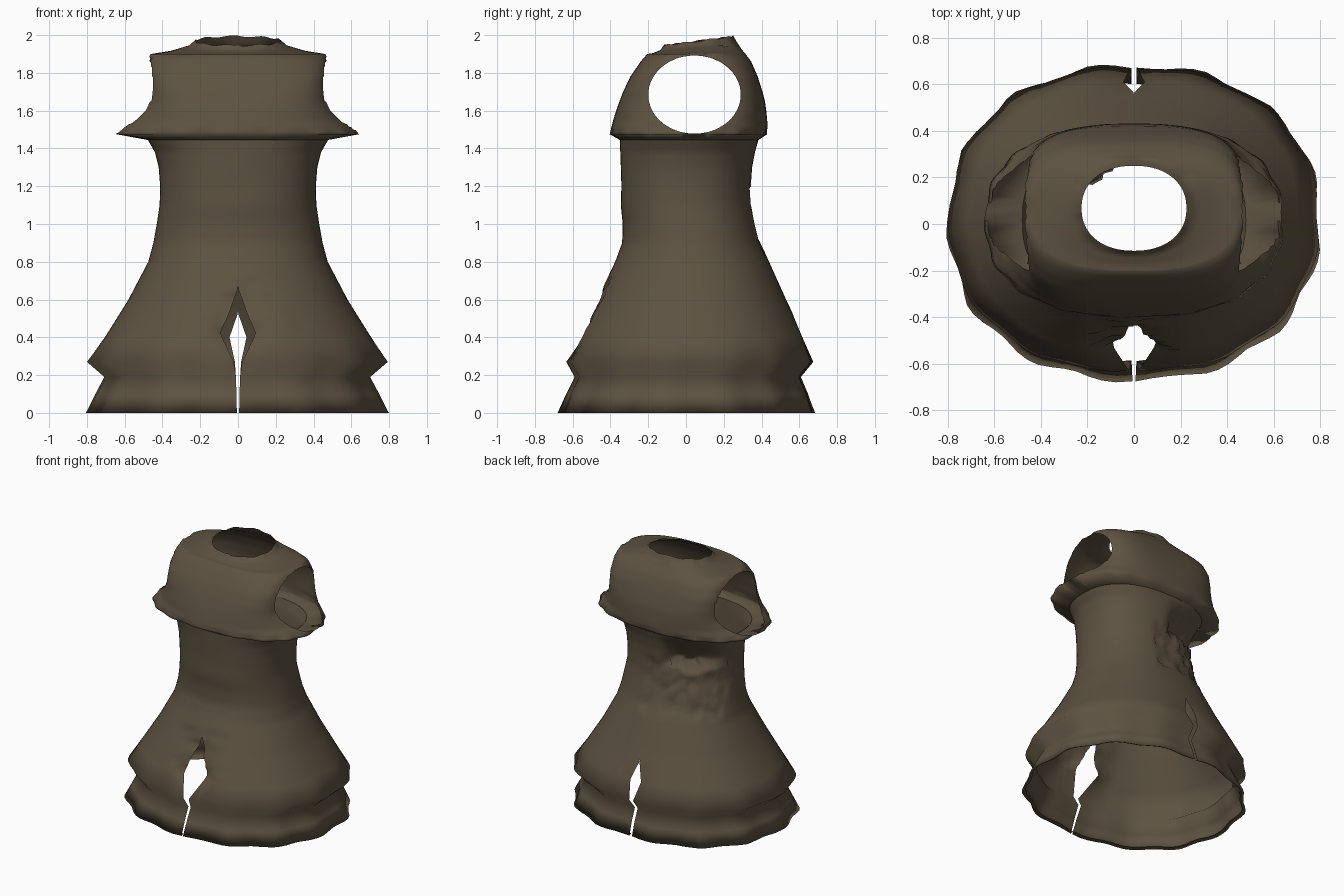
import bpy, bmesh, math, random

if "Cube" in bpy.data.objects:
    bpy.data.objects.remove(bpy.data.objects["Cube"])

random.seed(4)
cloth = bpy.data.materials.new("dark_olive_brown")
cloth.diffuse_color = (0.110, 0.085, 0.053, 1)
cloth.use_nodes = True
cloth.node_tree.nodes["Principled BSDF"].inputs["Base Color"].default_value = cloth.diffuse_color


def lerp_table(table, t):
    # table of (key, value...) with rising keys
    for a, b in zip(table, table[1:]):
        if a[0] <= t <= b[0]:
            f = (t - a[0]) / (b[0] - a[0])
            return [p + (q - p) * f for p, q in zip(a[1:], b[1:])]
    return [0.0] * (len(table[0]) - 1)


def densify(rows, step):
    # split long gaps between profile rows
    out = [rows[0]]
    for a, b in zip(rows, rows[1:]):
        k = max(1, round(math.hypot(b[0] - a[0], b[1] - a[1]) / step))
        out += [[p + (q - p) * i / k for p, q in zip(a, b)] for i in range(1, k + 1)]
    return out


def loft(rows, n, shape):
    # rows: z, half width, front y, back y, roundness, tilt; two mirrored halves
    bm = bmesh.new()
    for side in (1, -1):
        grid = []
        for z, rx, yf, yb, e, tilt in rows:
            line = []
            for j in range(n + 1):
                a = math.pi * (j / n - 0.5)
                c, s = math.cos(a), math.sin(a)
                x = rx * max(c, 0) ** (2 / e) if 0 < j < n else 0
                y = (yf + yb) / 2 + (yb - yf) / 2 * math.copysign(abs(s) ** (2 / e), s)
                line.append(bm.verts.new(shape(x, y, z + tilt * y, a, side)))
            grid.append(line)
        for lo, hi in zip(grid, grid[1:]):
            for j in range(n):
                q = [lo[j], lo[j + 1], hi[j + 1], hi[j]]
                bm.faces.new(q if side > 0 else q[::-1])
    bmesh.ops.remove_doubles(bm, verts=bm.verts, dist=0.001)
    return bm


def oval(p, axis, cu, cz, ru, rz):
    return math.hypot((p[axis] - cu) / ru, (p.z - cz) / rz)


def cut_oval(bm, axis, cu, cz, ru, rz, test):
    # remove faces within an oval and settle the new edge onto it
    dead = []
    for f in bm.faces:
        p = f.calc_center_median()
        if test(p) and oval(p, axis, cu, cz, ru, rz) < 1:
            dead.append(f)
    rim = {v for f in dead for v in f.verts}
    bmesh.ops.delete(bm, geom=dead, context='FACES')
    for v in rim:
        if v.is_valid and v.is_boundary:
            k = oval(v.co, axis, cu, cz, ru, rz)
            if k > 0.2:
                v.co[axis] = cu + (v.co[axis] - cu) / k
                v.co.z = cz + (v.co.z - cz) / k


def finish(bm, name):
    me = bpy.data.meshes.new(name)
    bm.to_mesh(me)
    bm.free()
    ob = bpy.data.objects.new(name, me)
    bpy.context.collection.objects.link(ob)
    me.materials.append(cloth)
    for p in me.polygons:
        p.use_smooth = True


# Skirt and waist, from the turned-in hem upwards
hem_rows = [
    (0.010, 0.785, -0.662, 0.672, 2.2, 0),
    (0.0, 0.81, -0.685, 0.695, 2.2, 0),
    (0.10, 0.757, -0.64, 0.655, 2.2, 0),
    (0.19, 0.71, -0.595, 0.615, 2.2, 0),
    (0.27, 0.803, -0.642, 0.684, 2.2, 0),
]
skirt_rows = [
    (0.40, 0.705, -0.565, 0.625, 2.2, 0),
    (0.60, 0.58, -0.47, 0.53, 2.2, 0),
    (0.80, 0.475, -0.375, 0.44, 2.2, 0),
    (0.90, 0.448, -0.338, 0.395, 2.2, 0),
    (1.00, 0.43, -0.335, 0.37, 2.2, 0),
    (1.10, 0.415, -0.345, 0.35, 2.2, 0),
    (1.20, 0.412, -0.342, 0.343, 2.3, 0),
    (1.30, 0.42, -0.345, 0.35, 2.3, 0),
    (1.38, 0.44, -0.348, 0.365, 2.3, 0),
    (1.45, 0.48, -0.35, 0.385, 2.4, 0),
]
FRONT_SLIT = [(0, 0.006), (0.25, 0.012), (0.42, 0.095), (0.52, 0.05), (0.66, 0)]
BACK_SLIT = [(0, 0.010), (0.25, 0.012), (0.40, 0.045), (0.53, 0)]


def skirt_shape(x, y, z, a, side):
    # wavy hem, then slits opened at front and back with rumpled edges
    if z < 0.33:
        amt = 0.018 if z < 0.05 else 0.010
        k = 1 - amt * (1 + math.sin(13 * a + side)) - random.uniform(0, 0.006)
        x, y = x * k, y * k
    w = lerp_table(FRONT_SLIT if y < 0 else BACK_SLIT, z)[0]
    near = max(0, 1 - x / 0.3)
    x += w * near
    y -= math.copysign(w * 0.35 * near ** 3, y)
    if y < 0 and 0 < x < 0.2 and 0.3 < z < 0.72:
        y += random.uniform(0, 0.025) * near
    return side * x, y, z


skirt = loft(hem_rows + densify(skirt_rows, 0.03), 44, skirt_shape)
# Torn pocket on the back of the waist: slopes in from the top, ragged lip below
for v in skirt.verts:
    x, y, z = v.co
    if y < 0.06 or not -0.42 < x < 0.1:
        continue
    lip = 1.20 + 0.02 * math.sin(31 * x)
    if lip < z < 1.43 and x < -0.02:
        edge = min(1, (-0.02 - x) * 9, (x + 0.42) * 9)
        k = 1 - 0.36 * edge * (1.43 - z) / 0.22
        v.co.x, v.co.y = x * k, y * k
    elif 0.86 < z <= lip:
        v.co.y -= random.uniform(0, 0.03)
        v.co.z += random.uniform(-0.01, 0.01)
finish(skirt, "skirt")

# Bodice, from under its overhanging edge up to the tilted neckline
bodice_rows = [
    (1.475, 0.645, -0.405, 0.432, 2.4, 0),
    (1.55, 0.56, -0.385, 0.43, 2.6, 0),
    (1.60, 0.515, -0.37, 0.425, 3, 0),
    (1.65, 0.488, -0.352, 0.418, 3.4, 0),
    (1.70, 0.478, -0.333, 0.405, 3.8, 0),
    (1.78, 0.475, -0.295, 0.38, 4, 0),
    (1.86, 0.475, -0.24, 0.345, 3.3, 0),
    (1.90, 0.465, -0.205, 0.315, 2.6, 0),
    (1.912, 0.36, -0.175, 0.295, 2.6, 0.04),
    (1.935, 0.26, -0.135, 0.27, 2.2, 0.1),
    (1.965, 0.225, -0.115, 0.25, 2.2, 0.13),
]


def bodice_shape(x, y, z, a, side):
    # slightly ragged lower edge and neckline
    if 1.46 < z < 1.5:
        k = 1 - 0.010 * (1 + math.sin(17 * a + side))
        x, y = x * k, y * k
    if z > 1.945 and 0 < x < 0.24:
        z -= 0.004 * (1 + math.sin(9 * a + 2 * side))
    return side * x, y, z


under_edge = (1.445, 0.478, -0.35, 0.385, 2.4, 0)
bodice = loft([under_edge] + densify(bodice_rows, 0.025), 48, bodice_shape)
# Armholes
for s in (1, -1):
    cut_oval(bodice, 1, 0.045, 1.685, 0.245, 0.207, lambda p: p.x * s > 0.3 and p.z > 1.476)
finish(bodice, "bodice")
